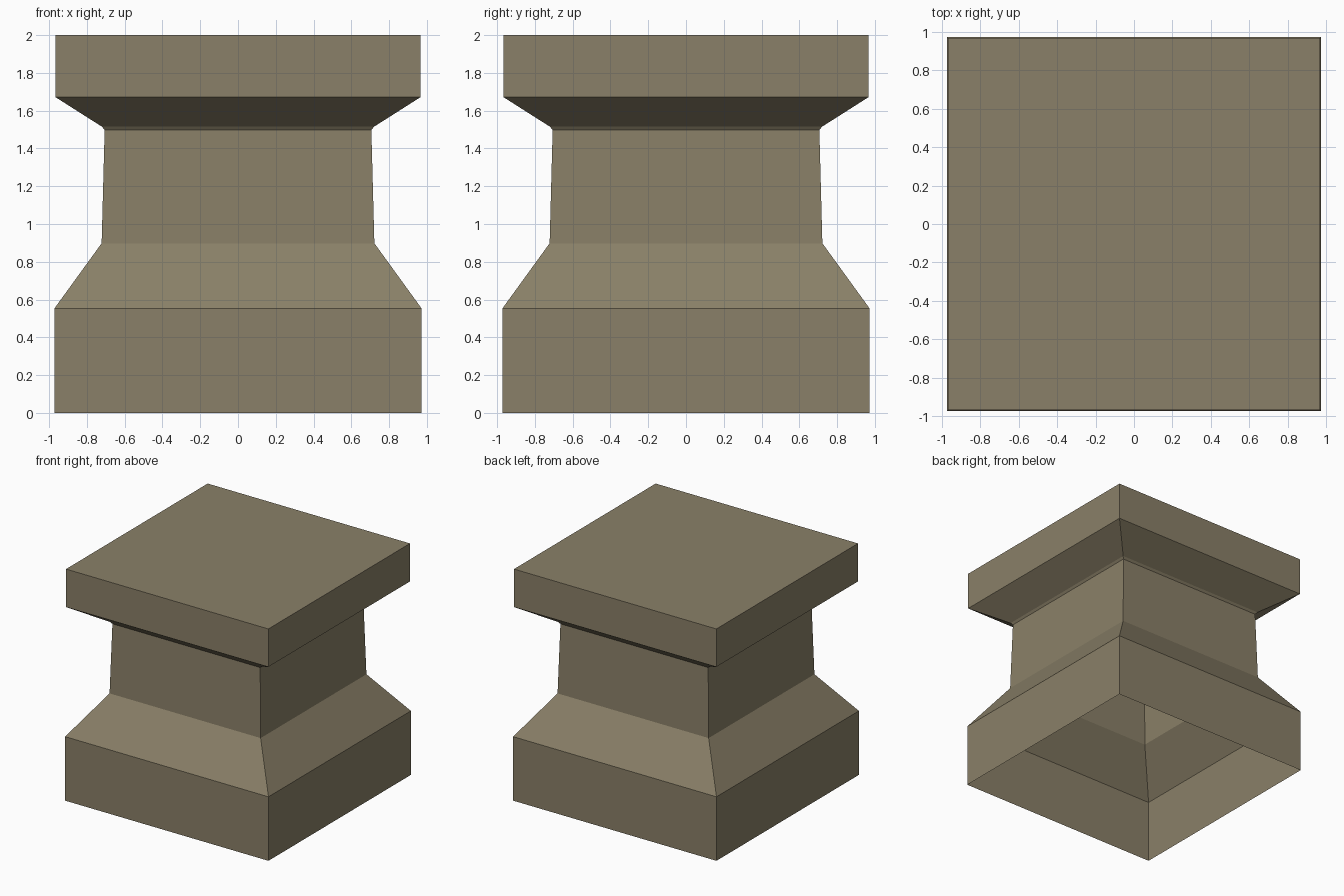
import bpy, bmesh

if "Cube" in bpy.data.objects:
    bpy.data.objects.remove(bpy.data.objects["Cube"])

# One stone colour for the whole pedestal
stone = bpy.data.materials.new("weathered_stone")
stone.diffuse_color = (0.254, 0.216, 0.138, 1.0)
stone.use_nodes = True
stone.node_tree.nodes["Principled BSDF"].inputs["Base Color"].default_value = stone.diffuse_color

# Half width and height of each square ring, from the floor up
PROFILE = [(0.972, 0.0), (0.972, 0.553), (0.722, 0.898), (0.706, 1.497),
           (0.72, 1.515), (0.967, 1.672), (0.967, 2.0)]


def square_ring(bm, half, z):
    return [bm.verts.new((sx * half, sy * half, z))
            for sx, sy in ((-1, -1), (1, -1), (1, 1), (-1, 1))]


# Hollow pedestal shell: base, sloped shoulder, neck, flared cap; open underneath
bm = bmesh.new()
rings = [square_ring(bm, half, z) for half, z in PROFILE]
for low, high in zip(rings, rings[1:]):
    for i in range(4):
        j = (i + 1) % 4
        bm.faces.new((low[i], low[j], high[j], high[i]))

# Flat top
bm.faces.new(rings[-1])

mesh = bpy.data.meshes.new("pedestal")
bm.to_mesh(mesh)
bm.free()
mesh.materials.append(stone)
bpy.context.collection.objects.link(bpy.data.objects.new("pedestal", mesh))
